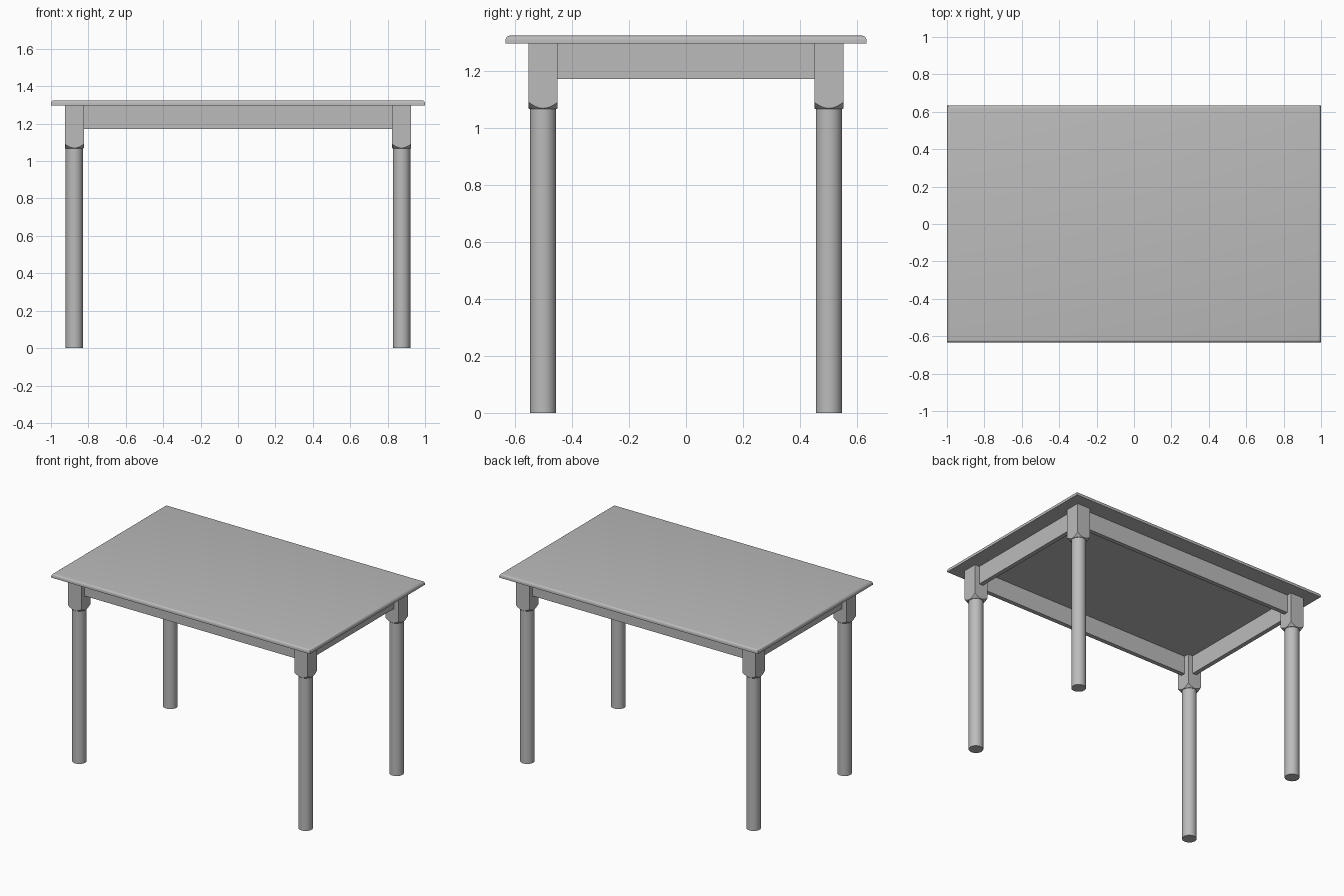
import bpy, bmesh, math

if "Cube" in bpy.data.objects:
    bpy.data.objects.remove(bpy.data.objects["Cube"], do_unlink=True)

GREY = (0.5, 0.5, 0.5, 1)
grey = bpy.data.materials.new("plain grey")
grey.use_nodes = True
grey.diffuse_color = GREY
grey.node_tree.nodes["Principled BSDF"].inputs["Base Color"].default_value = GREY

TOP, UNDER = 1.325, 1.298          # tabletop faces
LEG_X, LEG_Y = 0.875, 0.502        # leg centres
HALF = 0.051                       # half width of the leg blocks
BLOCK_Z, APRON_Z = 1.07, 1.172     # lower ends of blocks and aprons
SIDES = 48


def finish(name, bm, location):
    bmesh.ops.recalc_face_normals(bm, faces=bm.faces)
    mesh = bpy.data.meshes.new(name)
    bm.to_mesh(mesh)
    bm.free()
    mesh.materials.append(grey)
    obj = bpy.data.objects.new(name, mesh)
    obj.location = location
    bpy.context.collection.objects.link(obj)
    return obj


def smooth(obj):
    bpy.ops.object.select_all(action='DESELECT')
    obj.select_set(True)
    bpy.context.view_layer.objects.active = obj
    bpy.ops.object.shade_smooth_by_angle(angle=math.radians(30))


def box(name, size, location):
    bm = bmesh.new()
    bmesh.ops.create_cube(bm, size=1)
    bmesh.ops.scale(bm, vec=size, verts=bm.verts)
    return finish(name, bm, location)


def loft(name, rings, location):
    """Skin a stack of rings; each ring maps an angle to (radius, z)."""
    bm = bmesh.new()
    loops = []
    for ring in rings:
        loop = []
        for i in range(SIDES):
            a = 2 * math.pi * i / SIDES
            r, z = ring(a)
            loop.append(bm.verts.new((r * math.cos(a), r * math.sin(a), z)))
        loops.append(loop)
    for low, high in zip(loops, loops[1:]):
        for i in range(SIDES):
            j = (i + 1) % SIDES
            bm.faces.new((low[i], low[j], high[j], high[i]))
    bm.faces.new(loops[0][::-1])
    bm.faces.new(loops[-1])
    obj = finish(name, bm, location)
    smooth(obj)
    return obj


def square(a):
    return HALF / max(abs(math.cos(a)), abs(math.sin(a)))


# Tabletop with a rounded upper rim
bm = bmesh.new()
bmesh.ops.create_cube(bm, size=1)
bmesh.ops.scale(bm, vec=(2, 1.268, TOP - UNDER), verts=bm.verts)
rim = [e for e in bm.edges if all(v.co.z > 0 for v in e.verts)]
bmesh.ops.bevel(bm, geom=rim, offset=0.016, segments=4, profile=0.5, affect='EDGES')
smooth(finish("tabletop", bm, (0, 0, (TOP + UNDER) / 2)))

# Round legs, each under a square block whose lower corners are turned away
for sx, side in ((1, "left"), (-1, "right")):
    for sy, end in ((-1, "front"), (1, "back")):
        spot = (sx * LEG_X, sy * LEG_Y, 0)
        loft(f"{end}_{side}_leg",
             [lambda a: (0.046, 0), lambda a: (0.046, BLOCK_Z + 0.01)], spot)
        loft(f"{end}_{side}_leg_block",
             [lambda a: (HALF - 0.002, BLOCK_Z - 0.002),
              lambda a: (square(a), BLOCK_Z + (square(a) - HALF)),
              lambda a: (square(a), UNDER)], spot)

# Aprons between the blocks
THICK = 0.03
height, middle = UNDER - APRON_Z, (UNDER + APRON_Z) / 2
for s, end, side in ((-1, "front", "right"), (1, "back", "left")):
    box(f"{end}_apron", (2 * (LEG_X - HALF) + 0.01, THICK, height), (0, s * LEG_Y, middle))
    box(f"{side}_apron", (THICK, 2 * (LEG_Y - HALF) + 0.01, height), (s * LEG_X, 0, middle))
